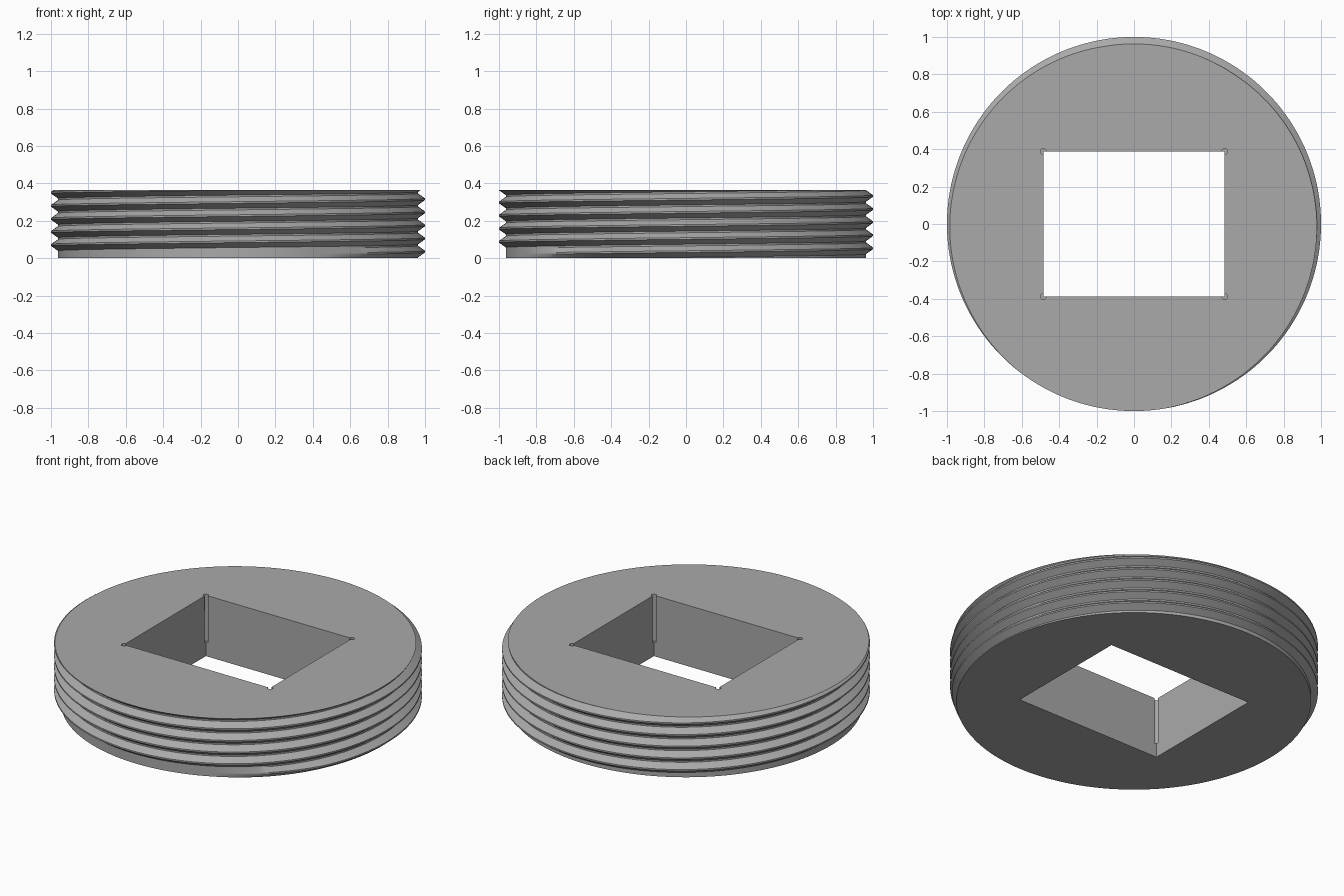
import bpy
import bmesh
from math import pi, cos, sin, radians

if "Cube" in bpy.data.objects:
    bpy.data.objects.remove(bpy.data.objects["Cube"])

HEIGHT = 0.365
OUTER = 1.0
DEPTH = 0.037            # thread depth
PITCH = 0.07
CREST = PITCH / 16       # half width of the flat crest
ROOT = PITCH * 7 / 16    # half width of the thread at its root
PHASE = PITCH / 2        # height of the first crest at angle zero
START, FADE = -0.175, 0.1  # thread run-in, in turns
SEGMENTS = 180
TURNS = range(-2, 8)

steel = bpy.data.materials.new("grey_metal")
steel.use_nodes = True
grey = (0.4, 0.4, 0.4, 1)
steel.diffuse_color = grey
steel.node_tree.nodes["Principled BSDF"].inputs["Base Color"].default_value = grey


def clamp(v, low=0.0, high=1.0):
    return max(low, min(high, v))


def thread_radius(turn, z):
    """Radius of the threaded wall at a height, for an angle given in turns."""
    k = round((z - PHASE) / PITCH - turn)
    distance = abs(z - PHASE - PITCH * (k + turn))
    rise = 1 - clamp((distance - CREST) / (ROOT - CREST))
    return OUTER - DEPTH + DEPTH * rise * clamp((k + turn - START) / FADE)


def make_object(name, bm):
    bmesh.ops.recalc_face_normals(bm, faces=bm.faces)
    mesh = bpy.data.meshes.new(name)
    bm.to_mesh(mesh)
    bm.free()
    mesh.materials.append(steel)
    obj = bpy.data.objects.new(name, mesh)
    bpy.context.scene.collection.objects.link(obj)
    return obj


# Threaded plug: helical rows of points, trimmed flat at both ends
bm = bmesh.new()
columns = []
for i in range(SEGMENTS + 1):
    turn = i / SEGMENTS
    heights = [0.0]
    for k in TURNS:
        crest = PHASE + PITCH * (k + turn)
        heights += [clamp(crest + d, 0, HEIGHT) for d in (-ROOT, -CREST, CREST, ROOT)]
    heights.append(HEIGHT)
    column = []
    for z in heights:
        r = thread_radius(turn, z)
        column.append(bm.verts.new((r * cos(2 * pi * turn), r * sin(2 * pi * turn), z)))
    columns.append(column)
for a, b in zip(columns, columns[1:]):
    for j in range(len(a) - 1):
        bm.faces.new((a[j], b[j], b[j + 1], a[j + 1]))
bmesh.ops.remove_doubles(bm, verts=bm.verts, dist=0.0002)
for level in (0, HEIGHT):
    rim = [e for e in bm.edges if e.is_boundary
           and all(abs(v.co.z - level) < 0.001 for v in e.verts)]
    bmesh.ops.edgeloop_fill(bm, edges=rim)
plug = make_object("threaded_plug", bm)

# Rectangular through hole
HALF_X, HALF_Y = 0.485, 0.388
bm = bmesh.new()
bmesh.ops.create_cube(bm, size=1)
bmesh.ops.scale(bm, vec=(2 * HALF_X, 2 * HALF_Y, 2), verts=bm.verts)
cutters = [make_object("hole_cutter", bm)]

# Round corner reliefs, stopping short of the underside
RELIEF_FLOOR = 0.085
bm = bmesh.new()
for sx in (-1, 1):
    for sy in (-1, 1):
        made = bmesh.ops.create_cone(bm, cap_ends=True, segments=24,
                                     radius1=0.015, radius2=0.015, depth=1)
        bmesh.ops.translate(bm, verts=made["verts"],
                            vec=(sx * HALF_X, sy * HALF_Y, RELIEF_FLOOR + 0.5))
cutters.append(make_object("relief_cutter", bm))

for cutter in cutters:
    cutter.hide_render = True
    cut = plug.modifiers.new(cutter.name, "BOOLEAN")
    cut.operation = "DIFFERENCE"
    cut.solver = "EXACT"
    cut.object = cutter

# Bake the cuts and drop the helpers
depsgraph = bpy.context.evaluated_depsgraph_get()
baked = bpy.data.meshes.new_from_object(plug.evaluated_get(depsgraph))
plug.modifiers.clear()
plug.data = baked
for cutter in cutters:
    bpy.data.objects.remove(cutter)

for obj in bpy.context.selected_objects:
    obj.select_set(False)
plug.select_set(True)
bpy.context.view_layer.objects.active = plug
bpy.ops.object.shade_smooth_by_angle(angle=radians(30))
